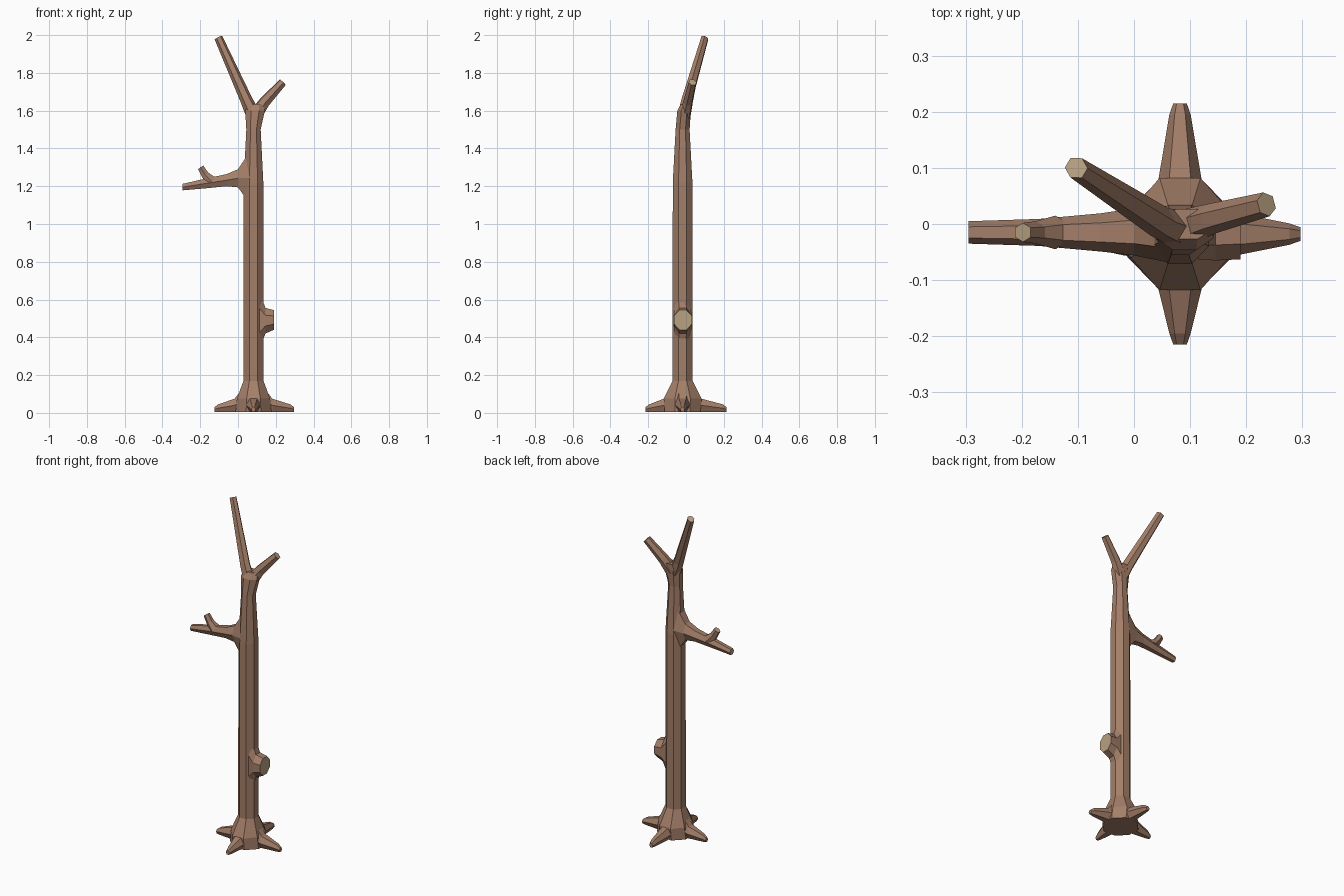
import bpy, bmesh, math
from mathutils import Vector

cube = bpy.data.objects.get("Cube")
if cube:
    bpy.data.objects.remove(cube, do_unlink=True)


def material(name, colour):
    mat = bpy.data.materials.new(name)
    mat.use_nodes = True
    mat.diffuse_color = (*colour, 1)
    bsdf = next(n for n in mat.node_tree.nodes if n.type == 'BSDF_PRINCIPLED')
    bsdf.inputs["Base Color"].default_value = (*colour, 1)
    bsdf.inputs["Roughness"].default_value = 0.9
    return mat


BARK = material("bark brown", (0.37, 0.21, 0.14))
CUT = material("cut wood tan", (0.48, 0.36, 0.22))


def loft(name, direction, rings, sides=6, cut_end=False):
    """Skin rings (centre, half width, half height) square to a direction."""
    d = Vector(direction).normalized()
    u = Vector((0, 0, 1)).cross(d)
    u = u.normalized() if u.length > 0.01 else Vector((1, 0, 0))
    v = d.cross(u)
    start = math.pi / 8 if sides == 8 else 0
    angles = [start + math.tau * i / sides for i in range(sides)]
    wide = max(math.cos(a) for a in angles)
    high = max(math.sin(a) for a in angles)
    bm = bmesh.new()
    loops = []
    for x, y, z, w, h in rings:
        loops.append([bm.verts.new(Vector((x, y, z)) + u * (w * math.cos(a) / wide)
                                   + v * (h * math.sin(a) / high)) for a in angles])
    for a, b in zip(loops, loops[1:]):
        for i in range(sides):
            j = (i + 1) % sides
            bm.faces.new((a[i], a[j], b[j], b[i]))
    bm.faces.new(loops[0][::-1])
    cap = bm.faces.new(loops[-1])
    cap.material_index = int(cut_end)
    bmesh.ops.recalc_face_normals(bm, faces=bm.faces)
    mesh = bpy.data.meshes.new(name)
    bm.to_mesh(mesh)
    bm.free()
    mesh.materials.append(BARK)
    mesh.materials.append(CUT)
    obj = bpy.data.objects.new(name, mesh)
    bpy.context.collection.objects.link(obj)
    return obj


CX, CY = 0.082, -0.018

# Trunk with flared foot and bent, widening top
loft("trunk", (0, 0, 1), [
    (CX, CY, 0.005, 0.095, 0.095),
    (CX, CY, 0.075, 0.088, 0.1),
    (CX, CY, 0.17, 0.053, 0.053),
    (CX, CY, 1.22, 0.052, 0.052),
    (CX, CY, 1.5, 0.038, 0.037),
    (0.09, -0.01, 1.6, 0.052, 0.036),
    (0.094, 0.0, 1.635, 0.045, 0.027),
], sides=8)

# Four roots spreading from the foot
roots = {"left": (1, 0, 0.215), "right": (-1, 0, 0.207),
         "front": (0, -1, 0.197), "back": (0, 1, 0.233)}
for side, (dx, dy, reach) in roots.items():
    def ring(dist, mid, width, height):
        return (CX + dx * dist, CY + dy * dist, mid, width, height)
    loft(side + "_root", (dx, dy, 0), [
        ring(0.03, 0.085, 0.045, 0.08),
        ring(0.1, 0.04, 0.038, 0.035),
        ring(reach - 0.02, 0.025, 0.019, 0.02),
        ring(reach, 0.018, 0.012, 0.012),
    ])

# Sawn stub low on the trunk
loft("knot_stub", (1, 0, 0), [
    (0.115, CY, 0.49, 0.045, 0.15),
    (0.145, CY, 0.488, 0.047, 0.068),
    (0.19, CY + 0.002, 0.492, 0.047, 0.052),
], sides=8, cut_end=True)

# Side branch and its twig
loft("side_branch", (-1, 0, 0), [
    (0.06, CY, 1.245, 0.05, 0.135),
    (0.0, -0.014, 1.242, 0.042, 0.048),
    (-0.06, -0.015, 1.232, 0.034, 0.032),
    (-0.17, -0.015, 1.215, 0.024, 0.026),
    (-0.295, -0.015, 1.195, 0.02, 0.017),
], cut_end=True)
loft("twig", (-0.05, 0, 0.07), [
    (-0.14, -0.015, 1.225, 0.03, 0.03),
    (-0.175, -0.015, 1.262, 0.02, 0.02),
    (-0.198, -0.015, 1.3, 0.017, 0.017),
], cut_end=True)

# Forked crown
loft("tall_fork", (-0.165, 0.1, 0.37), [
    (0.085, -0.012, 1.57, 0.034, 0.036),
    (0.045, 0.004, 1.655, 0.029, 0.029),
    (-0.103, 0.1, 1.985, 0.02, 0.02),
], cut_end=True)
loft("short_fork", (0.13, 0.035, 0.14), [
    (0.095, -0.005, 1.58, 0.032, 0.034),
    (0.14, 0.01, 1.645, 0.027, 0.027),
    (0.236, 0.035, 1.75, 0.022, 0.02),
], cut_end=True)
